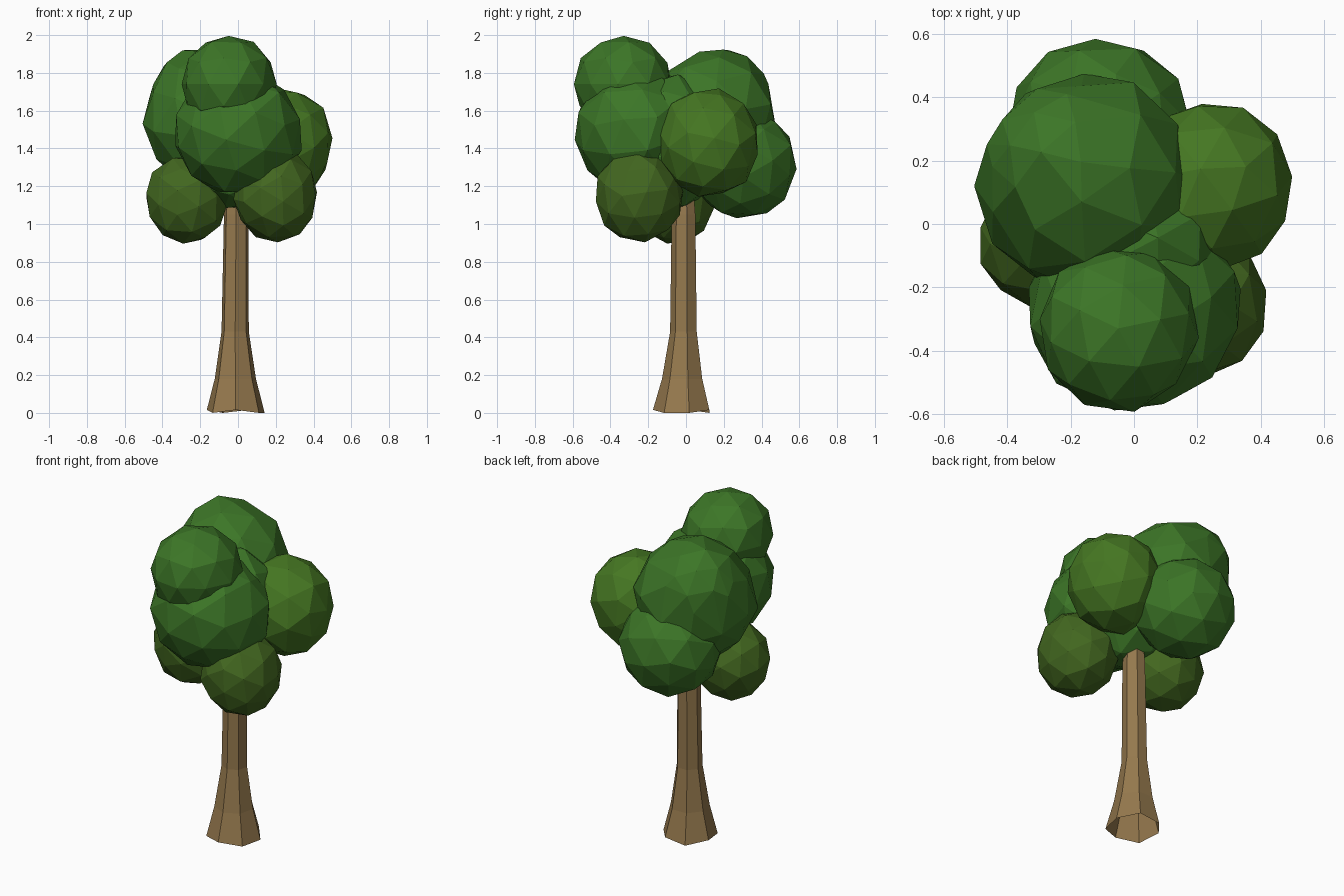
import bpy, bmesh, math, random
from mathutils import Vector, Euler

if "Cube" in bpy.data.objects:
    bpy.data.objects.remove(bpy.data.objects["Cube"])

random.seed(4)


def material(name, color):
    m = bpy.data.materials.new(name)
    m.diffuse_color = (*color, 1)
    m.use_nodes = True
    m.node_tree.nodes["Principled BSDF"].inputs["Base Color"].default_value = m.diffuse_color
    return m


def add_object(name, bm, mat):
    bmesh.ops.recalc_face_normals(bm, faces=bm.faces)
    me = bpy.data.meshes.new(name)
    bm.to_mesh(me)
    bm.free()
    me.materials.append(mat)
    ob = bpy.data.objects.new(name, me)
    bpy.context.collection.objects.link(ob)
    return ob


bark = material("bark", (0.30, 0.19, 0.075))
leaf = material("leaf_green", (0.045, 0.18, 0.02))
bright = material("leaf_bright", (0.06, 0.185, 0.016))
olive = material("leaf_olive", (0.055, 0.135, 0.014))

# trunk: flared faceted tube, open at the bottom
SIDES = 7
profile = [(0.0, 0.157, -0.012, -0.018), (0.18, 0.112, -0.014, -0.015),
           (0.43, 0.074, -0.015, -0.01), (1.05, 0.066, -0.01, -0.01),
           (1.25, 0.05, -0.01, -0.01)]
bm = bmesh.new()
rings = []
for z, r, cx, cy in profile:
    ring = []
    for i in range(SIDES):
        a = math.tau * (i + 0.25) / SIDES
        lift = 0.016 * (i % 2) if z == 0 else 0
        ring.append(bm.verts.new((cx + r * math.cos(a), cy + r * math.sin(a), z + lift)))
    rings.append(ring)
for lo, hi in zip(rings, rings[1:]):
    for i in range(SIDES):
        j = (i + 1) % SIDES
        bm.faces.new((lo[i], lo[j], hi[j], hi[i]))
bm.faces.new(rings[-1])
add_object("trunk", bm, bark)


# foliage: each clump is the hull of one or more irregular low-poly lobes
def clump(name, mat, *lobes):
    bm = bmesh.new()
    for center, radii, spin, tilt in lobes:
        ball = bmesh.ops.create_icosphere(bm, subdivisions=2, radius=1)
        for v in ball["verts"]:
            p = v.co.copy()
            p.rotate(Euler(spin))
            p *= random.uniform(0.99, 1.04)
            p = Vector(a * b for a, b in zip(p, radii))
            p.rotate(Euler((tilt, 0, 0)))
            v.co = p + Vector(center)
    if len(lobes) > 1:
        bmesh.ops.delete(bm, geom=bm.edges[:], context='EDGES_FACES')
        bmesh.ops.convex_hull(bm, input=bm.verts[:])
        loose = [v for v in bm.verts if not v.link_faces]
        bmesh.ops.delete(bm, geom=loose, context='VERTS')
        bmesh.ops.dissolve_limit(bm, angle_limit=0.12, verts=bm.verts[:], edges=bm.edges[:])
    add_object(name, bm, mat)


clump("foliage_front_top", leaf, ((-0.05, -0.33, 1.74), (0.25, 0.26, 0.255), (0, 0, 0.2), 0))
clump("foliage_front_middle", leaf, ((0.0, -0.265, 1.485), (0.345, 0.325, 0.33), (0.3, 0.2, 0.5), 0))
clump("foliage_back", leaf,
      ((-0.15, 0.13, 1.55), (0.345, 0.34, 0.37), (0.2, 0.4, 0.1), -0.3),
      ((-0.22, 0.20, 1.69), (0.23, 0.24, 0.235), (0.1, 0.2, 0.4), 0))
clump("foliage_back_low", leaf, ((-0.11, 0.30, 1.32), (0.29, 0.285, 0.29), (0.5, 0.1, 0.3), 0))
clump("foliage_core", leaf, ((0.0, -0.07, 1.43), (0.30, 0.27, 0.36), (0.3, 0.7, 0.2), 0))
clump("foliage_right", bright, ((0.24, 0.12, 1.43), (0.265, 0.265, 0.29), (0.1, 0.5, 0.7), 0))
clump("foliage_low_right", olive, ((0.2, -0.25, 1.15), (0.22, 0.235, 0.245), (0.4, 0.3, 0.9), 0))
clump("foliage_low_left", olive, ((-0.27, -0.06, 1.13), (0.22, 0.21, 0.235), (0.2, 0.6, 0.4), 0))
